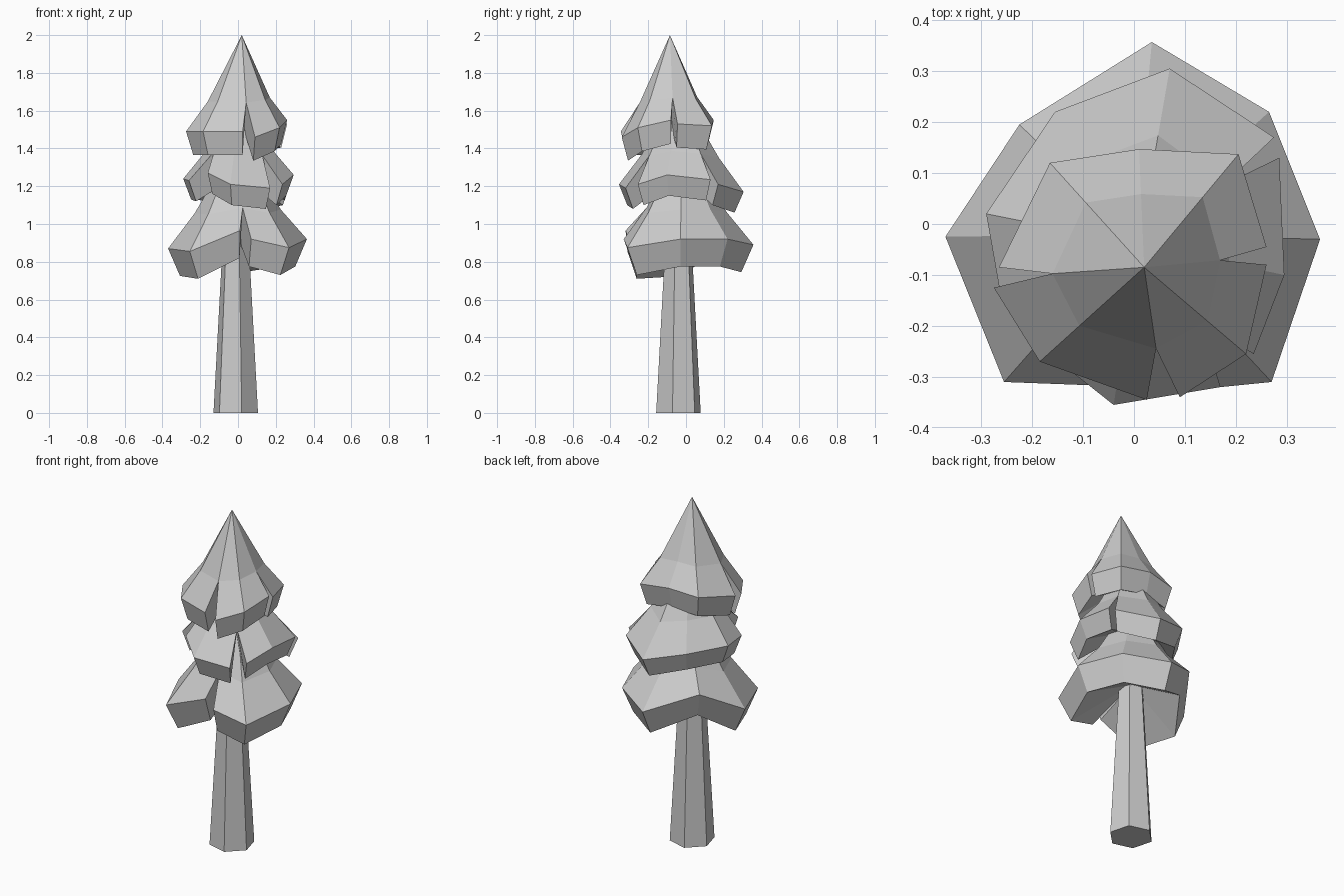
import bpy
import bmesh
from math import radians
from mathutils import Matrix, Vector

cube = bpy.data.objects.get("Cube")
if cube:
    bpy.data.objects.remove(cube, do_unlink=True)

# One plain grey for the whole tree
grey = bpy.data.materials.new("plain grey")
grey.use_nodes = True
colour = (0.6, 0.6, 0.6, 1)
grey.diffuse_color = colour
grey.node_tree.nodes["Principled BSDF"].inputs["Base Color"].default_value = colour


def add_object(name, bm):
    """Turn a bmesh into a flat shaded, grey object."""
    bmesh.ops.recalc_face_normals(bm, faces=bm.faces)
    mesh = bpy.data.meshes.new(name)
    bm.to_mesh(mesh)
    bm.free()
    mesh.materials.append(grey)
    obj = bpy.data.objects.new(name, mesh)
    bpy.context.collection.objects.link(obj)
    return obj


def foliage_tier(name, apex, rim, slits, drop, tuck, flare=0.62, fall=0.7):
    """Flared canopy: peak, shoulder ring, rim and tucked lower edge.

    A slit opens between rim point i and its neighbour for every i in slits;
    the two points share one shoulder point at the top of the slit.
    """
    bm = bmesh.new()
    apex = Vector(apex)
    rim = [Vector(p) for p in rim]
    count = len(rim)
    mean_z = sum(p.z for p in rim) / count
    shoulder_z = apex.z + (mean_z - apex.z) * fall

    peak = bm.verts.new(apex)
    hollow = bm.verts.new((apex.x, apex.y, shoulder_z - drop))
    upper, lower, shoulder = [], [], []
    for i, p in enumerate(rim):
        upper.append(bm.verts.new(p))
        low = apex.lerp(p, tuck)
        low.z = p.z - drop
        lower.append(bm.verts.new(low))
        if i - 1 in slits:
            shoulder.append(shoulder[-1])
            continue
        base = (p + rim[(i + 1) % count]) / 2 if i in slits else p
        point = apex.lerp(base, flare)
        point.z = shoulder_z + (base.z - mean_z) * 0.4
        shoulder.append(bm.verts.new(point))

    for i in range(count):
        j = (i + 1) % count
        if i in slits:
            # End walls of the slit
            for k in (i, j):
                bm.faces.new((shoulder[k], upper[k], lower[k], hollow))
            continue
        bm.faces.new((peak, shoulder[i], shoulder[j]))
        bm.faces.new((shoulder[i], upper[i], upper[j], shoulder[j]))
        bm.faces.new((upper[i], lower[i], lower[j], upper[j]))
        bm.faces.new((lower[i], hollow, lower[j]))
    return add_object(name, bm)


# Six sided tapering trunk
bm = bmesh.new()
height = 1.2
bmesh.ops.create_cone(
    bm, cap_ends=True, segments=6, radius1=0.122, radius2=0.055, depth=height,
    matrix=Matrix.Translation((-0.012, -0.04, height / 2))
    @ Matrix.Rotation(radians(15), 4, "Z"))
add_object("trunk", bm)

# Lower foliage, slit at the front
foliage_tier(
    "lower_foliage", (0, -0.02, 1.45),
    [(-0.37, -0.025, 0.87), (-0.225, 0.195, 1), (0.035, 0.357, 0.89),
     (0.265, 0.22, 0.92), (0.365, -0.03, 0.92), (0.27, -0.31, 0.875),
     (0.07, -0.33, 0.92), (0.01, -0.32, 0.965), (-0.255, -0.31, 0.855)],
    slits={6}, drop=0.145, tuck=0.83)

# Middle foliage, three slits
foliage_tier(
    "middle_foliage", (0.01, -0.04, 1.72),
    [(0.07, 0.305, 1.17), (0.275, 0.17, 1.21), (0.285, 0.13, 1.235),
     (0.295, -0.1, 1.26), (0.235, -0.255, 1.21), (0.17, -0.32, 1.19),
     (-0.04, -0.355, 1.21), (-0.16, -0.26, 1.27), (-0.26, -0.15, 1.23),
     (-0.29, 0.02, 1.24), (-0.155, 0.22, 1.23)],
    slits={1, 4, 7}, drop=0.11, tuck=0.86)

# Upper foliage, three slits
foliage_tier(
    "upper_foliage", (0.02, -0.085, 2),
    [(-0.165, 0.12, 1.53), (0.01, 0.147, 1.55), (0.205, 0.137, 1.52),
     (0.26, -0.045, 1.53), (0.26, -0.08, 1.55), (0.22, -0.255, 1.51),
     (0.09, -0.34, 1.46), (0.025, -0.345, 1.49), (-0.185, -0.27, 1.49),
     (-0.275, -0.125, 1.49), (-0.265, -0.085, 1.49)],
    slits={3, 6, 9}, drop=0.125, tuck=0.87)
